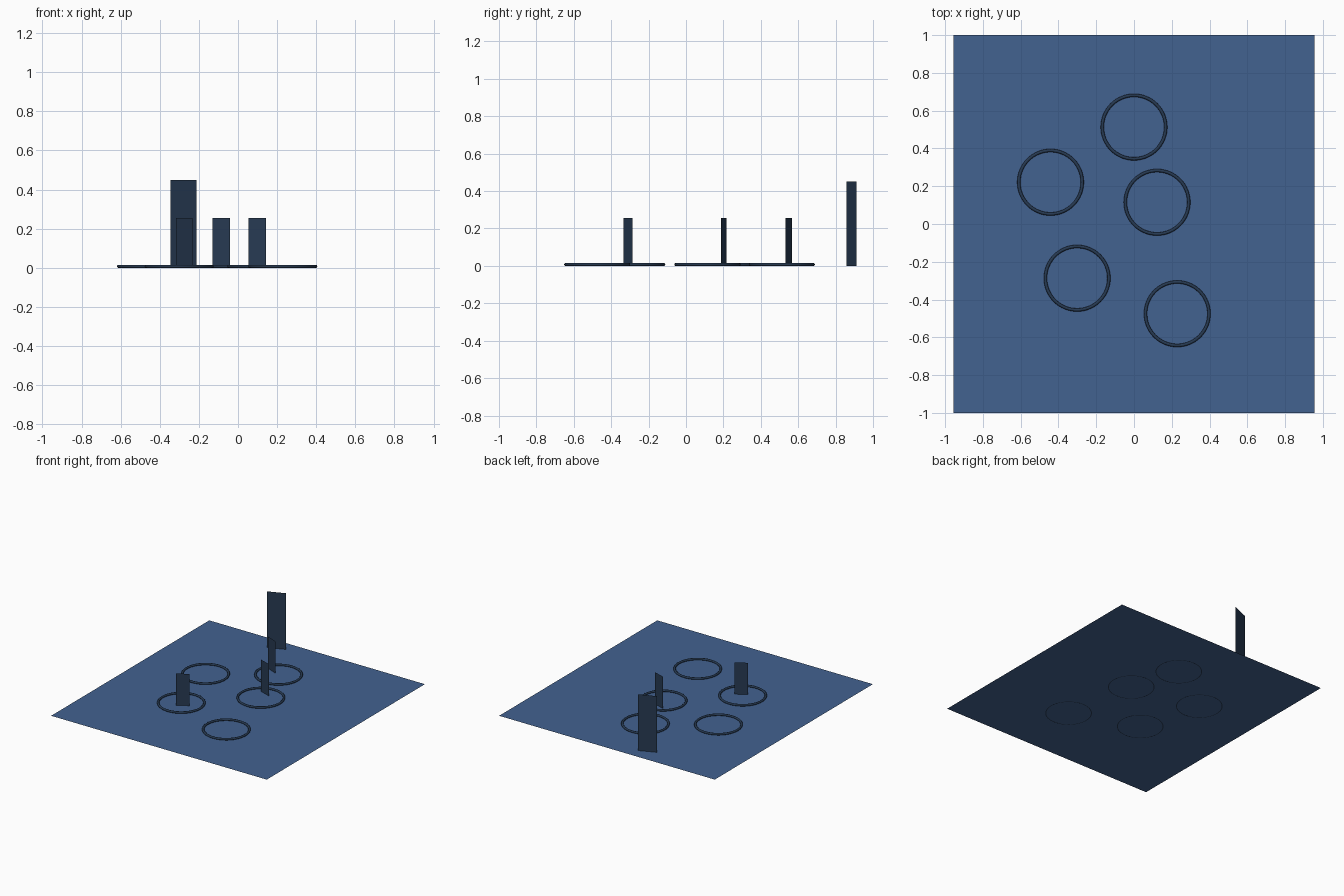
import bpy, bmesh, math

if "Cube" in bpy.data.objects:
    bpy.data.objects.remove(bpy.data.objects["Cube"])


def material(name, rgb):
    m = bpy.data.materials.new(name)
    m.diffuse_color = (*rgb, 1)
    m.use_nodes = True
    m.node_tree.nodes["Principled BSDF"].inputs["Base Color"].default_value = m.diffuse_color
    return m


BLUE = material("mid_blue", (0.055, 0.122, 0.28))
NAVY = material("dark_navy", (0.02, 0.042, 0.085))


def quad(name, corners, mat):
    me = bpy.data.meshes.new(name)
    me.from_pydata(corners, [], [(0, 1, 2, 3)])
    me.materials.append(mat)
    ob = bpy.data.objects.new(name, me)
    bpy.context.collection.objects.link(ob)
    return ob


# Flat floor sheet
W, D = 0.955, 1.0
quad("floor", [(-W, -D, 0), (W, -D, 0), (W, D, 0), (-W, D, 0)], BLUE)

# Thin rings lying on the floor
RINGS = [(0, 0.513), (-0.442, 0.221), (0.122, 0.115), (-0.301, -0.287), (0.229, -0.475)]
for i, (x, y) in enumerate(RINGS, 1):
    bpy.ops.mesh.primitive_torus_add(major_radius=0.168, minor_radius=0.0085,
                                     major_segments=64, minor_segments=10,
                                     location=(x, y, 0.0075))
    ring = bpy.context.object
    ring.name = f"floor_ring_{i}"
    ring.data.materials.append(NAVY)
    bpy.ops.object.shade_smooth()


# Upright paper-thin cards, each spanning two floor points
def card(name, a, b, z0, z1):
    quad(name, [(*a, z0), (*b, z0), (*b, z1), (*a, z1)], NAVY)


card("tall_card", (-0.345, 0.857), (-0.212, 0.911), 0, 0.45)
card("small_card_1", (-0.318, -0.333), (-0.232, -0.285), 0, 0.255)
card("small_card_2", (0.053, 0.216), (0.143, 0.186), 0, 0.255)
card("small_card_3", (-0.130, 0.568), (-0.042, 0.532), 0, 0.255)
